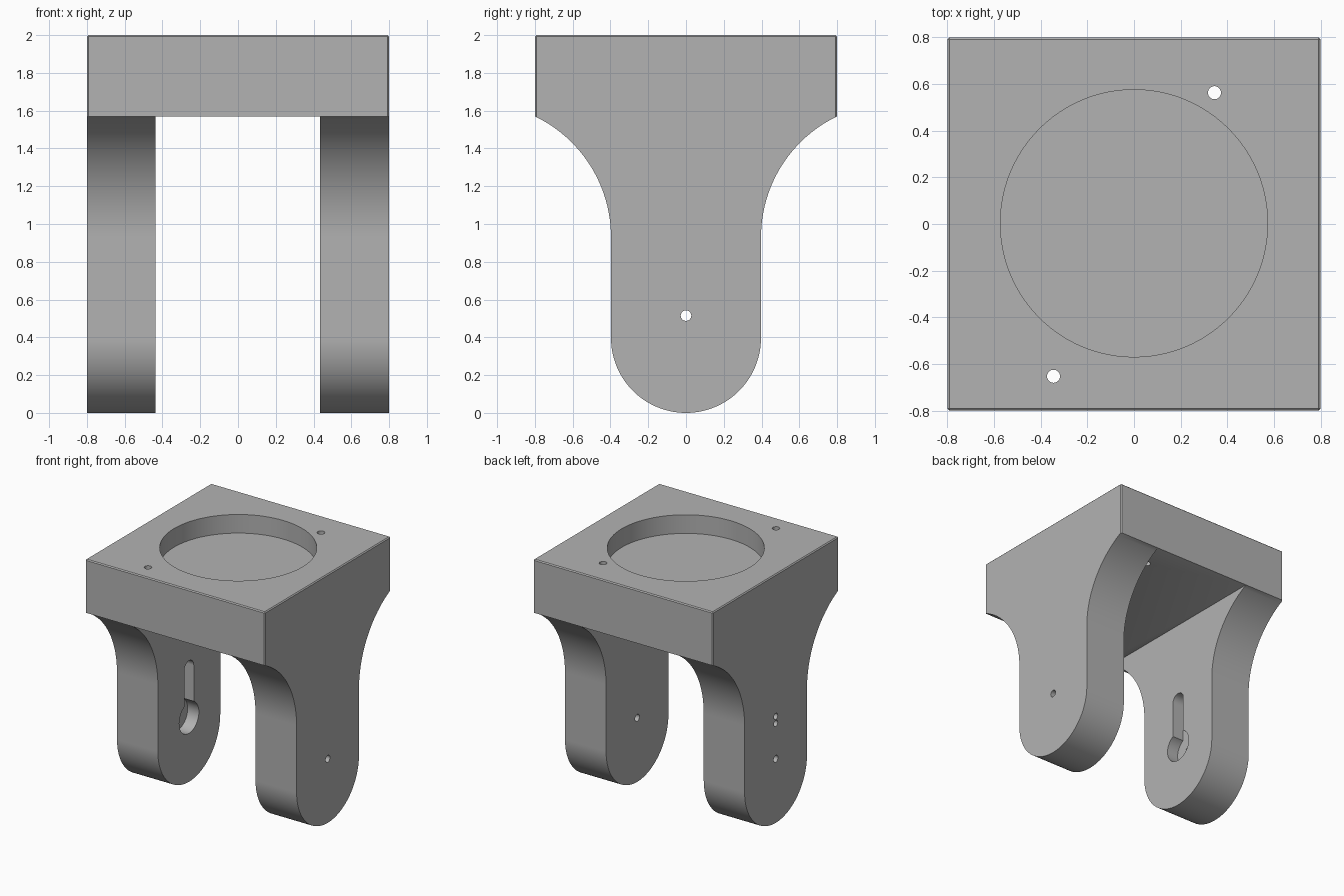
import bpy, bmesh, math
from mathutils import Matrix

cube = bpy.data.objects.get("Cube")
if cube:
    bpy.data.objects.remove(cube)

HALF, TOP, SLAB_Z = 0.8, 2.0, 1.57
LEG_R, PIVOT_Z = 0.397, 0.515

grey = bpy.data.materials.new("light grey")
grey.use_nodes = True
colour = (0.45, 0.45, 0.45, 1)
grey.diffuse_color = colour
grey.node_tree.nodes["Principled BSDF"].inputs["Base Color"].default_value = colour


def make_object(name, bm):
    bmesh.ops.recalc_face_normals(bm, faces=bm.faces)
    mesh = bpy.data.meshes.new(name)
    bm.to_mesh(mesh)
    bm.free()
    mesh.materials.append(grey)
    obj = bpy.data.objects.new(name, mesh)
    bpy.context.collection.objects.link(obj)
    return obj


def box(name, x, y, z):
    """Box from three (low, high) ranges."""
    bm = bmesh.new()
    size = [b - a for a, b in (x, y, z)]
    mid = [(a + b) / 2 for a, b in (x, y, z)]
    bmesh.ops.create_cube(bm, size=1, matrix=Matrix.Translation(mid) @ Matrix.Diagonal((*size, 1)))
    return make_object(name, bm)


def cylinder(name, centre, radius, length, axis="Z", sides=32):
    bm = bmesh.new()
    turn = Matrix.Rotation(math.pi / 2, 4, "Y") if axis == "X" else Matrix()
    bmesh.ops.create_cone(bm, cap_ends=True, segments=sides, radius1=radius, radius2=radius,
                          depth=length, matrix=Matrix.Translation(centre) @ turn)
    return make_object(name, bm)


def cut(obj, cutter):
    mod = obj.modifiers.new("cut", "BOOLEAN")
    mod.operation = "DIFFERENCE"
    mod.solver = "EXACT"
    mod.object = cutter
    bpy.context.view_layer.objects.active = obj
    bpy.ops.object.modifier_apply(modifier=mod.name)
    bpy.data.objects.remove(cutter)


# Side profile: slab edge, concave flare, straight leg, round foot
flare_z = 0.93
rise, run = SLAB_Z - flare_z, HALF - LEG_R
flare_r = (rise ** 2 + run ** 2) / (2 * run)
sweep = math.asin(rise / flare_r)
half = [(HALF, TOP)]
for i in range(25):
    a = sweep * (1 - i / 24)
    half.append((LEG_R + flare_r * (1 - math.cos(a)), flare_z + flare_r * math.sin(a)))
for i in range(32):
    a = math.pi / 2 * i / 32
    half.append((LEG_R * math.cos(a), LEG_R * (1 - math.sin(a))))
profile = half + [(0, 0)] + [(-y, z) for y, z in reversed(half)]

# Bracket body: profile extruded across the width, slab edges chamfered
bm = bmesh.new()
face = bm.faces.new([bm.verts.new((-HALF, y, z)) for y, z in profile])
ext = bmesh.ops.extrude_face_region(bm, geom=[face])
moved = [g for g in ext["geom"] if isinstance(g, bmesh.types.BMVert)]
bmesh.ops.translate(bm, verts=moved, vec=(2 * HALF, 0, 0))
edges = [e for e in bm.edges
         if all(v.co.z > TOP - 1e-4 for v in e.verts)
         or all(abs(v.co.y) > HALF - 1e-4 and v.co.z > SLAB_Z - 1e-4 for v in e.verts)
         and abs(e.verts[0].co.z - e.verts[1].co.z) > 0.1]
bmesh.ops.bevel(bm, geom=edges, offset=0.008, segments=1, affect="EDGES")
bracket = make_object("bracket", bm)

# Gap between the two legs
cut(bracket, box("leg_gap", (-0.436, 0.434), (-1, 1), (-0.5, SLAB_Z)))

# Round recess and screw holes in the top
cut(bracket, cylinder("top_recess", (0, 0.003, TOP), 0.573, 0.3, sides=96))
for x, y in ((0.345, 0.563), (-0.345, -0.653)):
    cut(bracket, cylinder("top_hole", (x, y, 1.8), 0.028, 1))

# Keyhole pocket on the inside of the right leg
pocket_x, depth, slot_r, slot_top = -0.436, 0.1, 0.06, 0.915
cut(bracket, cylinder("pocket_hub", (pocket_x, 0, PIVOT_Z), 0.125, 2 * depth, "X", 48))
cut(bracket, box("pocket_arm", (pocket_x - depth, pocket_x + depth),
                 (-slot_r, slot_r), (PIVOT_Z, slot_top)))
cut(bracket, cylinder("pocket_end", (pocket_x, 0, slot_top), slot_r, 2 * depth, "X"))

# Pivot hole through both legs, small screw holes through the right leg
cut(bracket, cylinder("pivot_hole", (0, 0, PIVOT_Z), 0.028, 2, "X"))
for z in (0.8, 0.857):
    cut(bracket, cylinder("screw_hole", (-0.65, 0, z), 0.025, 0.4, "X", 24))

bpy.ops.object.select_all(action="DESELECT")
bracket.select_set(True)
bpy.context.view_layer.objects.active = bracket
bpy.ops.object.shade_smooth_by_angle(angle=math.radians(30))
